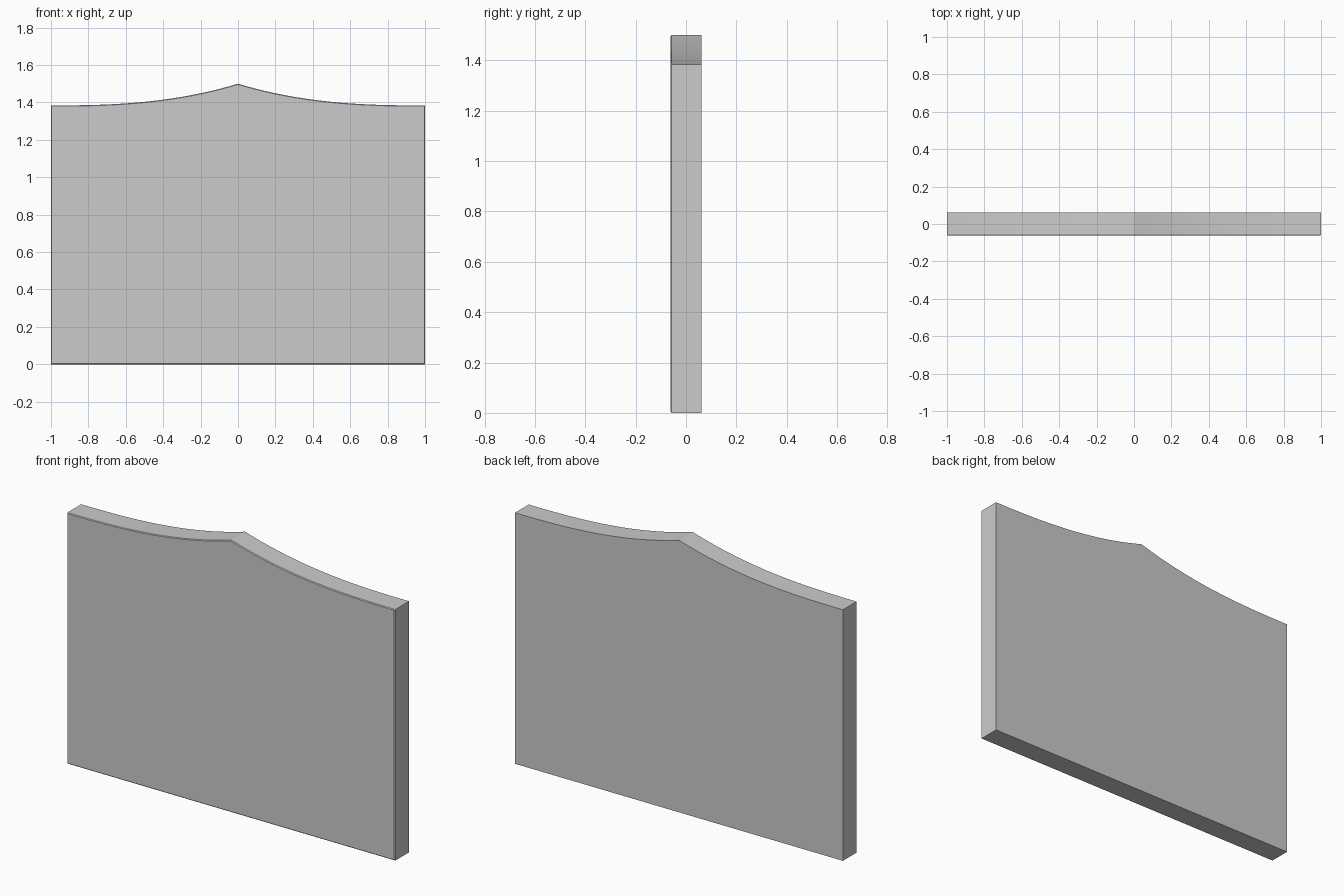
import bpy, bmesh

if "Cube" in bpy.data.objects:
    bpy.data.objects.remove(bpy.data.objects["Cube"])

HALF, DEPTH, EDGE_Z, PEAK_Z = 1.0, 0.0615, 1.384, 1.5
STEPS = 20

# Panel outline: straight base and sides, two concave sweeps meeting in a central peak
profile = [(-HALF, 0.0), (HALF, 0.0)]
for i in range(2 * STEPS + 1):
    x = HALF * (1 - i / STEPS)
    profile.append((x, EDGE_Z + (PEAK_Z - EDGE_Z) * (1 - abs(x)) ** 2.6))

bm = bmesh.new()
front = bm.faces.new([bm.verts.new((x, -DEPTH, z)) for x, z in profile])
front_edges = list(front.edges)

# Give the outline its thickness
result = bmesh.ops.extrude_face_region(bm, geom=[front], use_keep_orig=True)
back_verts = [g for g in result["geom"] if isinstance(g, bmesh.types.BMVert)]
bmesh.ops.translate(bm, verts=back_verts, vec=(0, 2 * DEPTH, 0))
bmesh.ops.recalc_face_normals(bm, faces=bm.faces)

# Fine chamfer around the front face
bmesh.ops.bevel(bm, geom=front_edges, offset=0.004, segments=1, affect='EDGES')
bmesh.ops.recalc_face_normals(bm, faces=bm.faces)

mesh = bpy.data.meshes.new("fence_panel")
bm.to_mesh(mesh)
bm.free()
panel = bpy.data.objects.new("fence_panel", mesh)
bpy.context.collection.objects.link(panel)

# Smooth the sweeps, keep the corners and peak sharp
bpy.context.view_layer.objects.active = panel
panel.select_set(True)
bpy.ops.object.shade_smooth_by_angle(angle=0.4)
